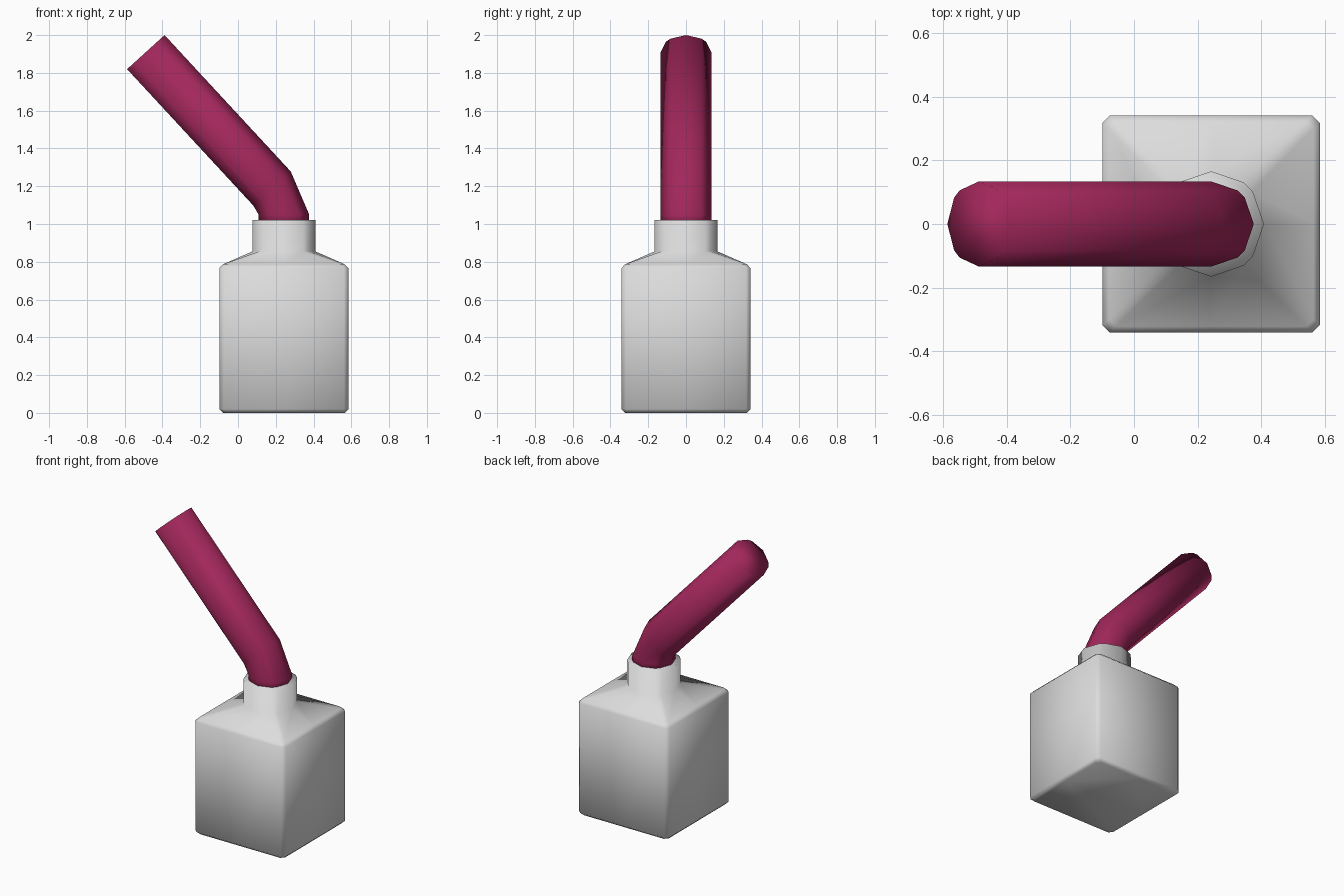
import bpy, bmesh, math
from mathutils import Vector

if "Cube" in bpy.data.objects:
    bpy.data.objects.remove(bpy.data.objects["Cube"])

CX = 0.243  # bottle axis


def material(name, col):
    m = bpy.data.materials.new(name)
    m.diffuse_color = (*col, 1)
    m.use_nodes = True
    m.node_tree.nodes["Principled BSDF"].inputs["Base Color"].default_value = m.diffuse_color
    return m


def round_section(r):
    # 12 points: side middles plus a narrow pair at each diagonal
    return [(r * math.cos(math.radians(q + a)), r * math.sin(math.radians(q + a)))
            for q in (0, 90, 180, 270) for a in (0, 38, 52)]


def square_section(h, c):
    # square with chamfered corners, same 12-point layout
    pts = []
    for k in range(4):
        for x, y in ((h, 0), (h, h - c), (h - c, h)):
            for _ in range(k):
                x, y = -y, x
            pts.append((x, y))
    return pts


def loft(name, rings, mat):
    # rings: (section, centre x, centre z, tilt about y)
    bm = bmesh.new()
    loops = []
    for sec, cx, cz, tilt in rings:
        c, s = math.cos(tilt), math.sin(tilt)
        loops.append([bm.verts.new(Vector((cx + x * c, y, cz + x * s))) for x, y in sec])
    for a, b in zip(loops, loops[1:]):
        for i in range(12):
            j = (i + 1) % 12
            bm.faces.new((a[i], a[j], b[j], b[i]))
    bm.faces.new(loops[0][::-1])
    bm.faces.new(loops[-1])
    bmesh.ops.recalc_face_normals(bm, faces=bm.faces[:])
    for f in bm.faces:
        f.smooth = True
    me = bpy.data.meshes.new(name)
    bm.to_mesh(me)
    bm.free()
    me.materials.append(mat)
    ob = bpy.data.objects.new(name, me)
    bpy.context.collection.objects.link(ob)
    return ob


grey = material("light grey", (0.72, 0.72, 0.72))
magenta = material("dark magenta", (0.36, 0.02, 0.105))

# Square bottle with sloped shoulder and round neck
loft("bottle", [
    (square_section(0.322, 0.022), CX, 0.0, 0),
    (square_section(0.342, 0.024), CX, 0.02, 0),
    (square_section(0.342, 0.024), CX, 0.766, 0),
    (square_section(0.322, 0.022), CX, 0.787, 0),
    (round_section(0.166), CX, 0.855, 0),
    (round_section(0.166), CX, 1.022, 0),
], grey)

# Bent spout rising from the neck
tilt = math.atan2(0.18, 0.198)
tube = round_section(0.134)
loft("spout", [
    (tube, CX, 0.99, 0),
    (tube, CX, 1.05, 0),
    (tube, 0.18, 1.188, tilt),
    (tube, -0.488, 1.91, tilt),
], magenta)
